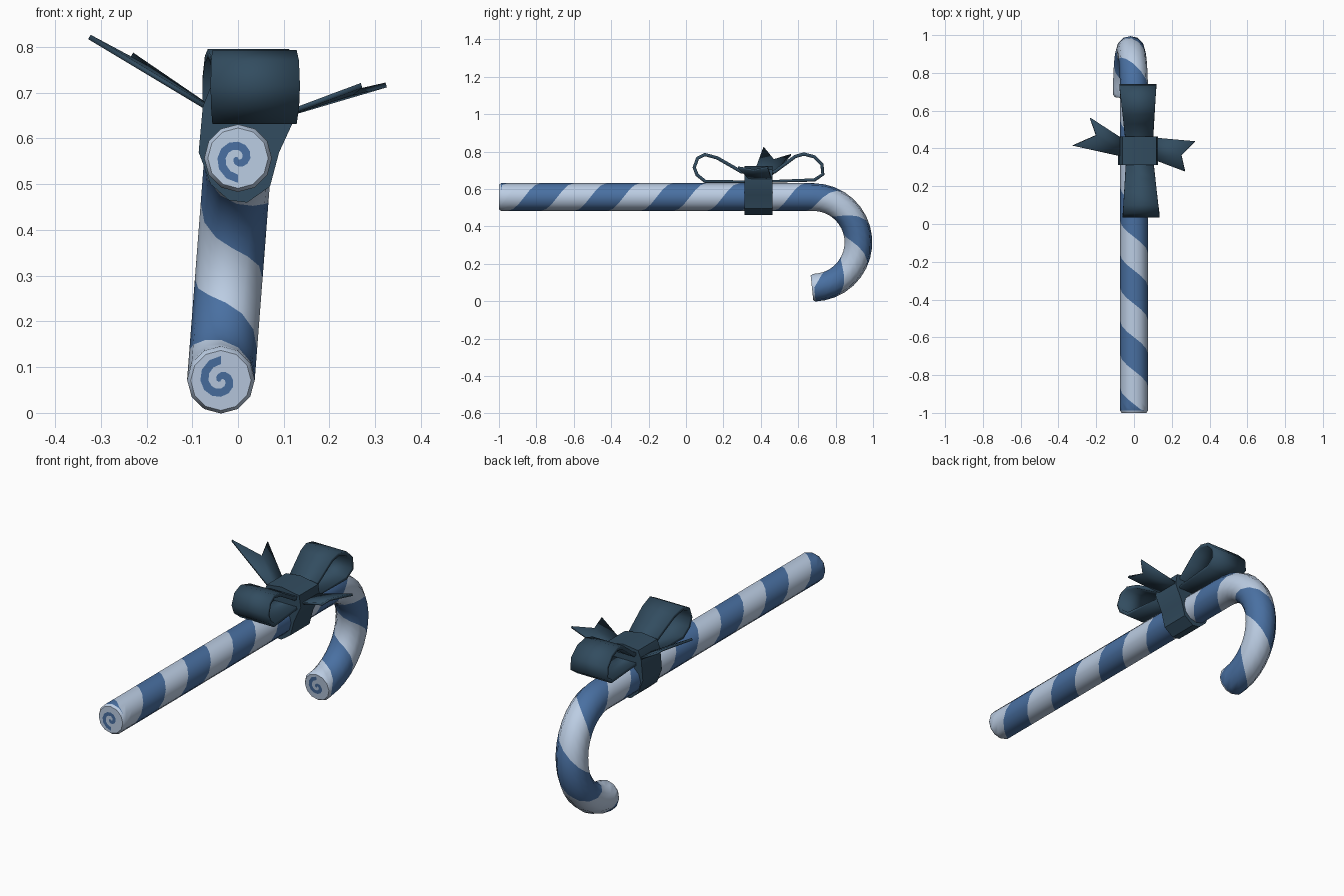
import bpy, bmesh
from math import sin, cos, pi, radians
from mathutils import Vector

if "Cube" in bpy.data.objects:
    bpy.data.objects.remove(bpy.data.objects["Cube"])


def material(name, rgb):
    m = bpy.data.materials.new(name)
    m.use_nodes = True
    m.diffuse_color = (*rgb, 1)
    m.node_tree.nodes["Principled BSDF"].inputs["Base Color"].default_value = (*rgb, 1)
    return m


white = material("pale_blue_white", (0.50, 0.61, 0.77))
blue = material("stripe_blue", (0.067, 0.162, 0.36))
teal = material("ribbon_teal", (0.032, 0.073, 0.116))


def finish(bm, name, mats, angle):
    bmesh.ops.remove_doubles(bm, verts=bm.verts, dist=0.0002)
    bmesh.ops.recalc_face_normals(bm, faces=bm.faces)
    mesh = bpy.data.meshes.new(name)
    bm.to_mesh(mesh)
    bm.free()
    ob = bpy.data.objects.new(name, mesh)
    bpy.context.collection.objects.link(ob)
    for m in mats:
        mesh.materials.append(m)
    bpy.ops.object.select_all(action='DESELECT')
    ob.select_set(True)
    bpy.context.view_layer.objects.active = ob
    bpy.ops.object.shade_smooth_by_angle(angle=radians(angle))
    return ob


def solidify(ob, thickness, offset):
    mod = ob.modifiers.new("thickness", 'SOLIDIFY')
    mod.thickness = thickness
    mod.offset = offset


# ---- Candy cane: straight shaft, hook and spiral-striped surface ----
SIDES, RADIUS, BEND = 12, 0.074, 0.242
TURN, TOP, SWEEP = 0.68, 0.557, radians(174)
START, END = -0.988, TURN + BEND * SWEEP + 0.02


def cane_point(s, t, r=RADIUS):
    a = min(max(0, (s - TURN) / BEND), SWEEP)
    extra = s - TURN - a * BEND
    c = Vector((0, TURN + BEND * sin(a), TOP - BEND * (1 - cos(a))))
    c += Vector((0, cos(a), -sin(a))) * extra
    c.x = -0.077 * (TOP - c.z)
    return c + Vector((sin(t), 0, 0)) * r - Vector((0, sin(a), cos(a))) * r * cos(t)


def spiral_grid(bm, point, lo, hi, first, step, pitch, is_blue):
    """Sheared grid whose rows follow a spiral, clamped to lo..hi."""
    rows = int((hi - first) / step + 0.999)

    def s_at(i, j):
        return min(max(first + i * step + pitch * j / SIDES, lo), hi)

    for i in range(rows):
        for j in range(SIDES):
            corners = [(i, j), (i, j + 1), (i + 1, j + 1), (i + 1, j)]
            ss = [s_at(*c) for c in corners]
            if max(ss) - min(ss) < 1e-6:
                continue
            vs = [bm.verts.new(point(s, 2 * pi * c[1] / SIDES)) for s, c in zip(ss, corners)]
            bm.faces.new(vs).material_index = int(is_blue(i))


bm = bmesh.new()
PITCH, ROWS = 0.354, 8
spiral_grid(bm, cane_point, START, END, -0.865 - 2.25 * PITCH, PITCH / ROWS, PITCH,
            lambda i: i % ROWS < ROWS / 2)

# Bevelled rims and swirled end discs
FACE = RADIUS - 0.008
for s, out in ((START, -0.012), (END, 0.012)):
    spiral_grid(bm, lambda k, t: cane_point(s + out * k, t, RADIUS - 0.008 * k),
                0, 1, 0, 1, 0, lambda i: False)
    spiral_grid(bm, lambda r, t: cane_point(s + out, t, r),
                0, FACE, -0.036, 0.018, 0.036, lambda i: i in (0, 2))
finish(bm, "candy_cane", (white, blue), 45)


# ---- Ribbon bow ----
def strip(name, edges, capped=False):
    """Closed ribbon between pairs of edge points, optionally filled at the sides."""
    bm = bmesh.new()
    pairs = [(bm.verts.new(a), bm.verts.new(b)) for a, b in edges]
    for p, q in zip(pairs, pairs[1:] + pairs[:1]):
        bm.faces.new((p[0], p[1], q[1], q[0]))
    if capped:
        for side in zip(*pairs):
            bm.faces.new(side)
    return finish(bm, name, (teal,), 40)


KNOT_Y = 0.385


def bow_edges(y, z):
    d = y - KNOT_Y
    mid, half = 0.029 - 0.025 * d, 0.068 + 0.085 * abs(d)
    return (mid - half, y, z), (mid + half, y, z)


loops = {
    "front_bow_loop": [(0.39, 0.69), (0.30, 0.70), (0.24, 0.735), (0.17, 0.775), (0.10, 0.793),
                       (0.055, 0.77), (0.035, 0.715), (0.052, 0.67), (0.10, 0.632), (0.39, 0.632)],
    "back_bow_loop": [(0.38, 0.69), (0.47, 0.70), (0.53, 0.745), (0.58, 0.782), (0.63, 0.796),
                      (0.69, 0.78), (0.735, 0.735), (0.74, 0.675), (0.69, 0.64), (0.38, 0.632)],
}
for name, pts in loops.items():
    solidify(strip(name, [bow_edges(y, z) for y, z in pts]), 0.018, -1)

# Band wrapped round the shaft and the middle of the bow
band = [(-0.086, 0.57), (-0.06, 0.50), (-0.02, 0.465), (0.02, 0.46), (0.07, 0.495), (0.09, 0.57),
        (0.127, 0.65), (0.118, 0.705), (0.02, 0.722), (-0.06, 0.712), (-0.077, 0.67)]
strip("knot_band", [((x, 0.312, z), (x, 0.462, z)) for x, z in band], capped=True)


# Notched tails
def tail(name, outline):
    bm = bmesh.new()
    face = bm.faces.new([bm.verts.new(p) for p in outline])
    bmesh.ops.triangulate(bm, faces=[face])
    solidify(finish(bm, name, (teal,), 30), 0.011, 0)


tail("right_tail", [(-0.03, 0.35, 0.645), (-0.325, 0.415, 0.822), (-0.20, 0.47, 0.755),
                    (-0.232, 0.562, 0.783), (-0.03, 0.43, 0.645)])
tail("left_tail", [(0.08, 0.35, 0.645), (0.27, 0.278, 0.716), (0.25, 0.365, 0.70),
                   (0.324, 0.438, 0.717), (0.08, 0.46, 0.645)])
